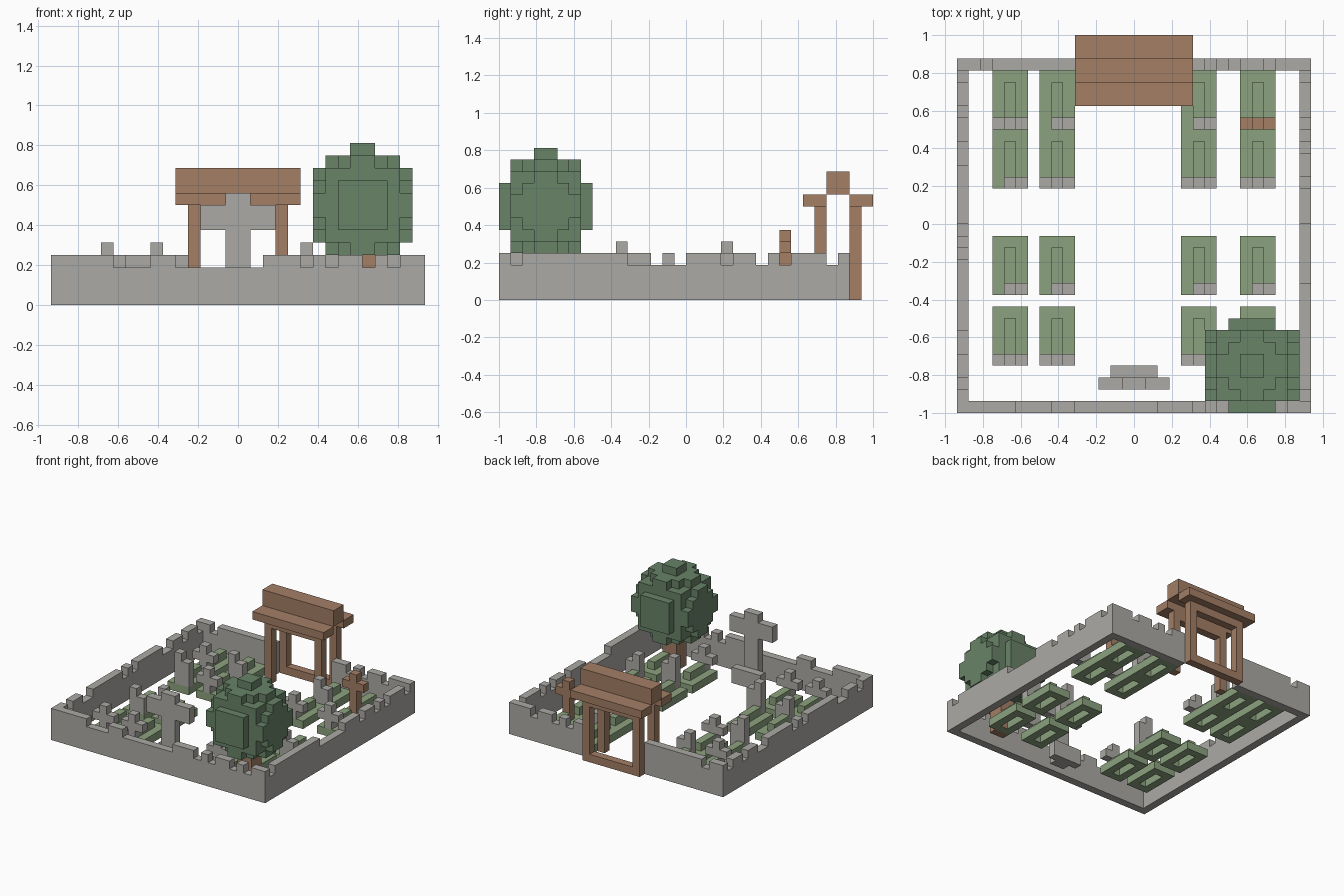
import bpy
import bmesh
from mathutils import Vector

if "Cube" in bpy.data.objects:
    bpy.data.objects.remove(bpy.data.objects["Cube"])

U = 1 / 16  # one block


def material(name, rgb):
    m = bpy.data.materials.new(name)
    m.diffuse_color = (*rgb, 1)
    m.use_nodes = True
    m.node_tree.nodes["Principled BSDF"].inputs["Base Color"].default_value = m.diffuse_color
    return m


STONE = material("stone_grey", (0.41, 0.40, 0.375))
WOOD = material("brown_wood", (0.366, 0.209, 0.130))
LEAF = material("dark_leaf_green", (0.138, 0.227, 0.136))
MOSS = material("grave_green", (0.262, 0.361, 0.209))


def finish(name, bm, mat):
    bmesh.ops.recalc_face_normals(bm, faces=bm.faces)
    mesh = bpy.data.meshes.new(name)
    bm.to_mesh(mesh)
    bm.free()
    mesh.materials.append(mat)
    bpy.context.collection.objects.link(bpy.data.objects.new(name, mesh))


def boxes(name, mat, *parts):
    """Blocks given as x0, x1, y0, y1, z0, z1 in block units."""
    bm = bmesh.new()
    for x0, x1, y0, y1, z0, z1 in parts:
        verts = bmesh.ops.create_cube(bm, size=1)["verts"]
        for v in verts:
            v.co = Vector(((x0 + x1) / 2 + v.co.x * (x1 - x0),
                           (y0 + y1) / 2 + v.co.y * (y1 - y0),
                           (z0 + z1) / 2 + v.co.z * (z1 - z0))) * U
    finish(name, bm, mat)


def wall(name, start, end, side, along_x, notches):
    """Wall with a notched top, one block thick, 'side' is its lower face."""
    profile = [(start, 0), (start, 4)]
    for a, b in notches:
        profile += [(a, 4), (a, 3), (b, 3), (b, 4)]
    profile += [(end, 4), (end, 0)]
    clean = [p for i, p in enumerate(profile) if i == 0 or p != profile[i - 1]]
    bm = bmesh.new()
    pos = lambda t, z: Vector((t, side, z) if along_x else (side, t, z)) * U
    face = bm.faces.new([bm.verts.new(pos(t, z)) for t, z in clean])
    moved = bmesh.ops.extrude_face_region(bm, geom=[face])["geom"]
    offset = Vector((0, U, 0) if along_x else (U, 0, 0))
    bmesh.ops.translate(bm, vec=offset,
                        verts=[g for g in moved if isinstance(g, bmesh.types.BMVert)])
    finish(name, bm, mat=STONE)


# Enclosing walls, with the gateway left open at the back
wall("front_wall", -15, 15, -16, True,
     [(-10, -7), (-5, 2), (5, 6), (7, 8), (10, 11), (12, 13)])
wall("back_wall_left", -15, -4, 13, True, [(-13, -12)])
wall("back_wall_right", 4, 15, 13, True, [(6, 7), (8, 9), (11, 12)])
wall("left_wall", -15, 13, -15, False,
     [(-14, -13), (-11, -9), (-3, -2), (-1, 0), (5, 7), (9, 10), (12, 12.99)])
wall("right_wall", -15, 13, 14, False,
     [(-14.99, -14), (-5, 0), (3, 4), (6, 7), (8, 9), (12, 12.99)])

# Roofed gate
for label, y in (("inner", 11), ("outer", 14)):
    for side, x in (("left", -4), ("right", 3)):
        boxes(f"gate_post_{label}_{side}", WOOD, (x, x + 1, y, y + 1, 0, 8))
    boxes(f"gate_lintel_{label}", WOOD, (-3, 3, y, y + 1, 7, 8))
boxes("gate_threshold", WOOD, (-3, 3, 14, 15, 0, 1))
boxes("gate_eaves", WOOD, (-5, 5, 10, 12, 8, 9), (-5, 5, 14, 16, 8, 9))
boxes("gate_ridge", WOOD, (-5, 5, 12, 14, 9, 11))

# Large memorial cross with its plinth
boxes("memorial_cross", STONE, (-1, 1, -14, -13, 0, 9),
      (-3, -1, -14, -13, 6, 8), (1, 3, -14, -13, 6, 8))
boxes("memorial_plinth", STONE, (-2, 2, -13, -12, 0, 2))


def grave(name, x, y):
    """Hollow border with a narrow raised mound."""
    boxes(name + "_border", MOSS, (x, x + 1, y, y + 5, 0, 1), (x + 2, x + 3, y, y + 5, 0, 1),
          (x + 1, x + 2, y, y + 1, 0, 1), (x + 1, x + 2, y + 4, y + 5, 0, 1))
    boxes(name + "_mound", MOSS, (x + 1, x + 2, y + 1, y + 4, 1, 2))


def cross(name, x, y, top, mat):
    boxes(name, mat, (x + 1, x + 2, y, y + 1, 1, top),
          (x, x + 1, y, y + 1, top - 2, top - 1), (x + 2, x + 3, y, y + 1, top - 2, top - 1))


def broken_stone(name, x, y, top):
    boxes(name, STONE, (x + 1, x + 2, y, y + 1, 1, top), (x + 2, x + 3, y, y + 1, 1, top - 1))


# Grave rows: + is a cross, a number is the height of a broken headstone
ROWS = {8: ("+", 4, 4, "w"), 3: (5, "+", "+", "+"),
        -6: (4, 5, 5, 4), -12: ("+", "+", "+", None)}
for row, (y, kinds) in enumerate(ROWS.items()):
    for col, (x, kind) in enumerate(zip((-12, -8, 4, 9), kinds)):
        tag = f"{row + 1}_{col + 1}"
        grave("grave_" + tag, x, y)
        if kind == "+":
            cross("stone_cross_" + tag, x, y, 4, STONE)
        elif kind == "w":
            cross("wooden_cross", x, y, 6, WOOD)
        elif kind:
            broken_stone("headstone_" + tag, x, y, kind)

# Tree: stepped round canopy from nested blocks
boxes("tree_trunk", WOOD, (9, 11, -13, -11, 0, 4))
HALF_SIZES = ((2, 4, 2), (4, 3, 1), (4, 1, 3), (4, 2, 2), (3, 3, 3),
              (2, 2, 4), (3, 1, 4), (1, 3, 4), (1, 1, 5))
boxes("tree_canopy", LEAF, *[(10 - a, 10 + a, -12 - b, -12 + b, 8 - c, 8 + c)
                             for a, b, c in HALF_SIZES])
